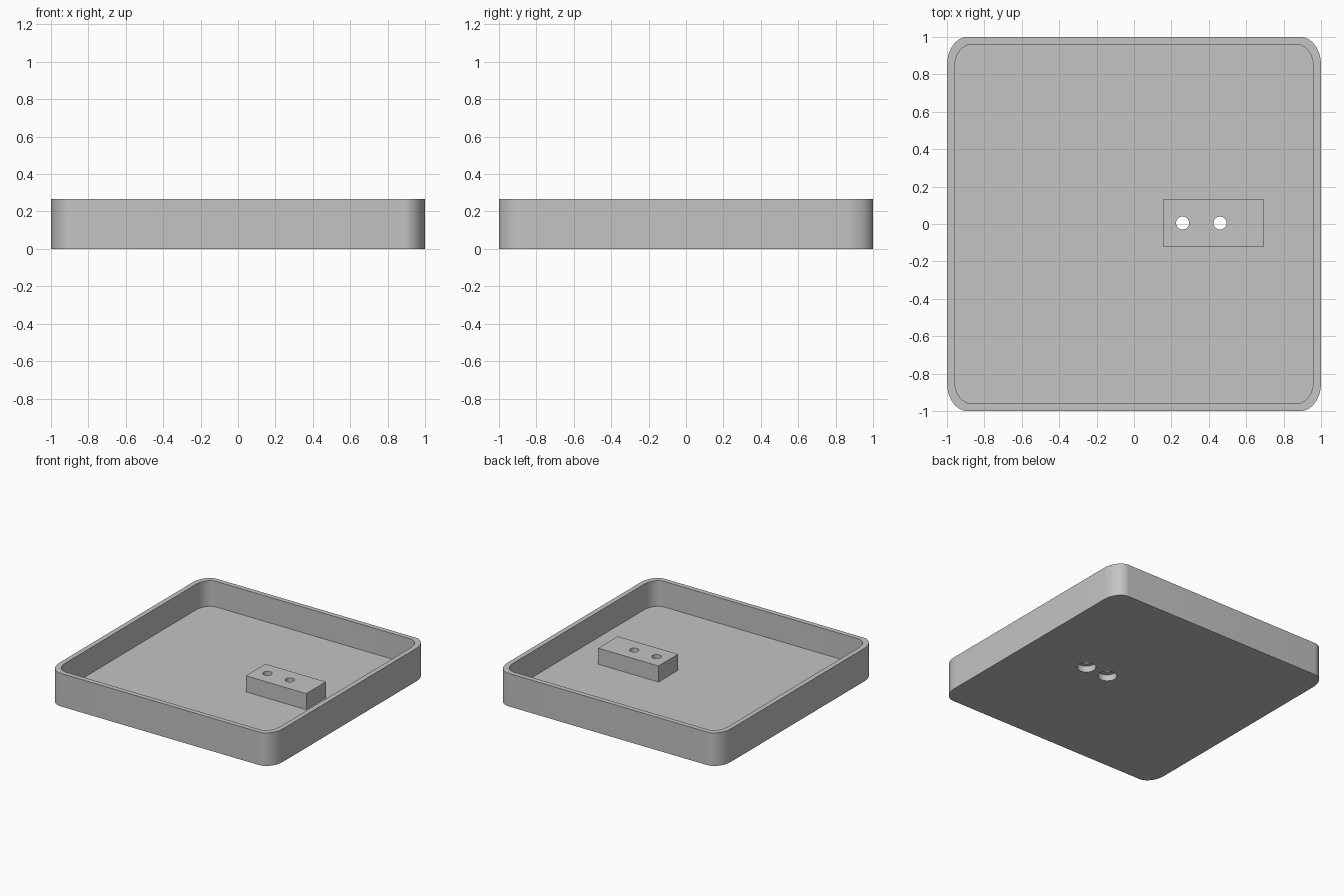
import bpy, bmesh
from math import cos, sin, pi, radians

if "Cube" in bpy.data.objects:
    bpy.data.objects.remove(bpy.data.objects["Cube"], do_unlink=True)

HEIGHT, FLOOR, BLOCK_TOP = 0.267, 0.06, 0.19

grey = bpy.data.materials.new("plain grey")
grey.use_nodes = True
colour = (0.55, 0.55, 0.55, 1)
grey.diffuse_color = colour
grey.node_tree.nodes["Principled BSDF"].inputs["Base Color"].default_value = colour


def prism(name, outline, bottom, top):
    """Extrude a flat outline straight up."""
    bm = bmesh.new()
    base = bm.faces.new([bm.verts.new((x, y, bottom)) for x, y in outline])
    up = bmesh.ops.extrude_face_region(bm, geom=[base])["geom"]
    verts = [v for v in up if isinstance(v, bmesh.types.BMVert)]
    bmesh.ops.translate(bm, verts=verts, vec=(0, 0, top - bottom))
    bmesh.ops.recalc_face_normals(bm, faces=bm.faces)
    mesh = bpy.data.meshes.new(name)
    bm.to_mesh(mesh)
    bm.free()
    mesh.materials.append(grey)
    obj = bpy.data.objects.new(name, mesh)
    bpy.context.collection.objects.link(obj)
    return obj


def rounded(half_x, half_y, rx, ry, steps=14):
    """Rectangle outline with elliptical corners."""
    points = []
    for corner, (sx, sy) in enumerate([(1, 1), (-1, 1), (-1, -1), (1, -1)]):
        for i in range(steps + 1):
            a = (corner + i / steps) * pi / 2
            points.append((sx * (half_x - rx) + rx * cos(a),
                           sy * (half_y - ry) + ry * sin(a)))
    return points


def circle(x, y, r, steps=32):
    return [(x + r * cos(2 * pi * i / steps), y + r * sin(2 * pi * i / steps))
            for i in range(steps)]


def combine(target, tool, operation):
    """Apply a boolean and discard the tool."""
    tool.hide_render = True
    mod = target.modifiers.new(tool.name, 'BOOLEAN')
    mod.operation, mod.object, mod.solver = operation, tool, 'EXACT'
    bpy.context.view_layer.objects.active = target
    bpy.ops.object.modifier_apply(modifier=mod.name)
    bpy.data.objects.remove(tool, do_unlink=True)


# Tray shell with its hollow
tray = prism("tray_with_block", rounded(1, 1, 0.11, 0.15), 0, HEIGHT)
combine(tray, prism("hollow", rounded(0.96, 0.96, 0.09, 0.125), FLOOR, 1), 'DIFFERENCE')

# Mounting block rising from the floor
x0, x1, y0, y1 = 0.155, 0.695, -0.12, 0.13
block = prism("mounting_block", [(x0, y0), (x1, y0), (x1, y1), (x0, y1)],
              FLOOR / 2, BLOCK_TOP)
combine(tray, block, 'UNION')

# Screw holes, widened from underneath
for x in (0.26, 0.46):
    combine(tray, prism("screw_hole", circle(x, 0.005, 0.035), -0.1, 0.4), 'DIFFERENCE')
    combine(tray, prism("head_recess", circle(x, 0.005, 0.07), -0.1, 0.05), 'DIFFERENCE')

# Smooth the curved walls, keep rims and edges sharp
bpy.ops.object.select_all(action='DESELECT')
tray.select_set(True)
bpy.context.view_layer.objects.active = tray
bpy.ops.object.shade_smooth_by_angle(angle=radians(30))
